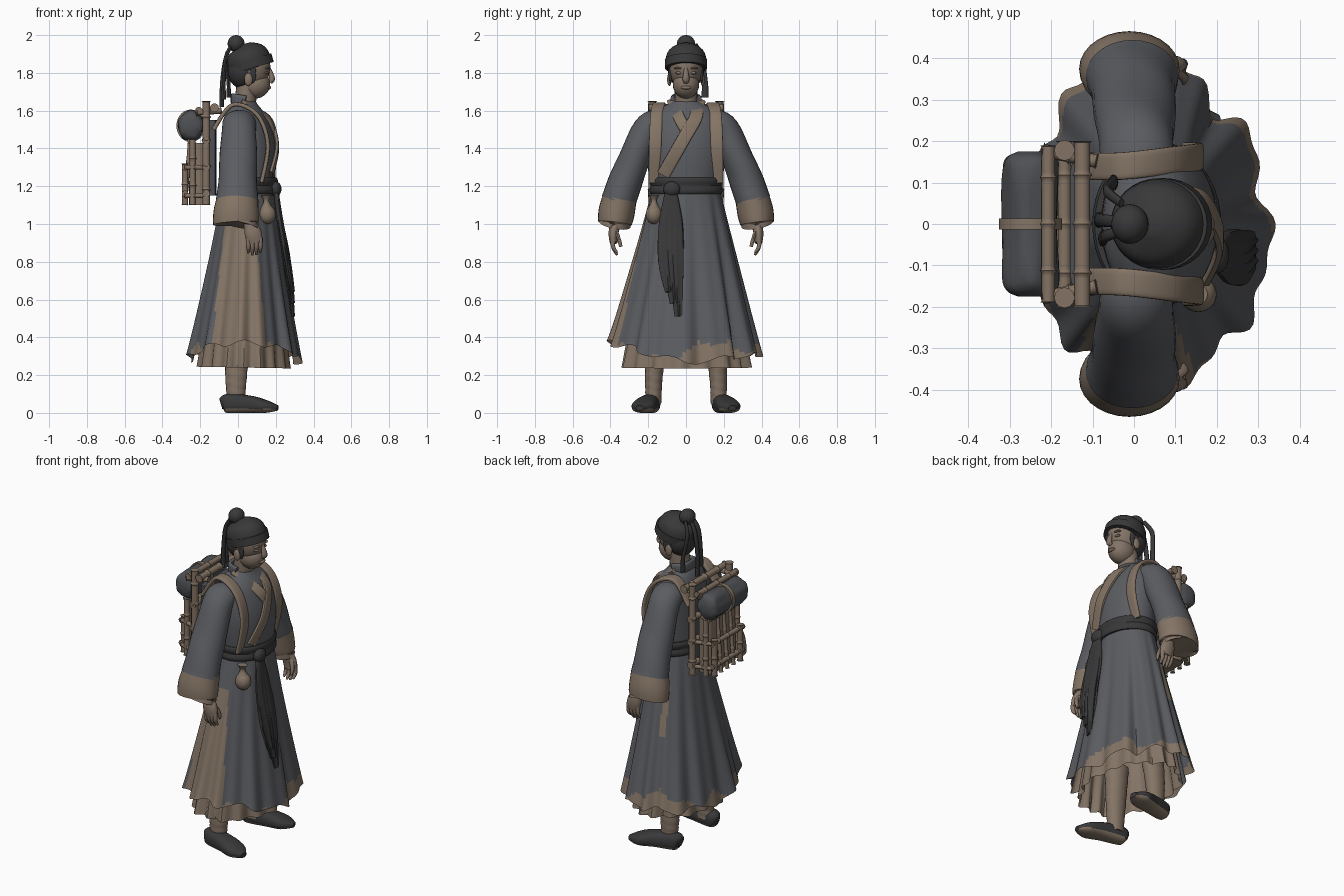
import bpy, math
from mathutils import Vector
from mathutils.bvhtree import BVHTree

if "Cube" in bpy.data.objects:
    bpy.data.objects.remove(bpy.data.objects["Cube"])


def material(name, *rgb):
    mat = bpy.data.materials.new(name)
    mat.use_nodes = True
    mat.diffuse_color = (*rgb, 1)
    mat.node_tree.nodes["Principled BSDF"].inputs["Base Color"].default_value = (*rgb, 1)
    return mat


ROBE = material("grey robe", .105, .108, .12)
TAN = material("tan cloth", .23, .175, .13)
SKIN = material("skin", .23, .175, .135)
DARK = material("charcoal cloth", .04, .04, .042)
WOOD = material("bamboo", .23, .17, .125)
BUNDLE = material("slate bundle", .075, .08, .087)
X, Y, Z = Vector((1, 0, 0)), Vector((0, 1, 0)), Vector((0, 0, 1))
SIDES = (("left_", 1), ("right_", -1))
parts = []


def plain(angle, t):
    return 1


def tube(name, points, wide, deep, mats, ref=X, sides=20, steps=4, square=2,
         shape=plain, drop=None, caps=True, paint=None):
    """Loft a smooth path; wide is the radius along ref and deep the radius across it."""
    count = len(points)
    wide = wide if isinstance(wide, list) else [wide] * count
    deep = deep if isinstance(deep, list) else [deep] * count
    keys = [Vector((*p, a, b)) for p, a, b in zip(points, wide, deep)]
    keys = [keys[0]] + keys + [keys[-1]]
    rows = []
    for before, start, end, after in zip(keys, keys[1:], keys[2:], keys[3:]):
        for step in range(steps):
            t = step / steps
            curve = 2 * before - 5 * start + 4 * end - after + t * (3 * (start - end) + after - before)
            rows.append(start + t / 2 * (end - before + t * curve))
    rows.append(keys[-1])
    last = len(rows) - 1
    verts, faces = [], []
    for i, row in enumerate(rows):
        ahead, behind = rows[min(i + 1, last)], rows[max(i - 1, 0)]
        along = Vector((ahead - behind)[:3]).normalized()
        side = (ref - along * ref.dot(along)).normalized()
        across = along.cross(side)
        for j in range(sides):
            angle = math.tau * j / sides
            c, s = math.cos(angle), math.sin(angle)
            c = math.copysign(abs(c) ** (2 / square), c)
            s = math.copysign(abs(s) ** (2 / square), s)
            size = shape(angle, i / last)
            vert = Vector(row[:3]) + size * (side * c * row[3] + across * s * row[4])
            verts.append(vert + Z * drop(angle, i / last) if drop else vert)
    for i in range(last):
        for j in range(sides):
            a, b = i * sides + j, i * sides + (j + 1) % sides
            faces.append((a, b, b + sides, a + sides))
    if caps:
        faces.append(tuple(reversed(range(sides))))
        faces.append(tuple(range(last * sides, len(verts))))
    mesh = bpy.data.meshes.new(name)
    mesh.from_pydata(verts, [], faces)
    for mat in mats if isinstance(mats, list) else [mats]:
        mesh.materials.append(mat)
    if paint:
        for poly in mesh.polygons:
            poly.material_index = paint(poly.center)
    ob = bpy.data.objects.new(name, mesh)
    bpy.context.collection.objects.link(ob)
    parts.append(ob)
    return BVHTree.FromPolygons(verts, faces)


def ball(name, centre, size, mat):
    bpy.ops.mesh.primitive_uv_sphere_add(segments=24, ring_count=14, location=centre)
    ob = bpy.context.object
    ob.name, ob.scale = name, size
    ob.data.materials.append(mat)
    parts.append(ob)


def bamboo(name, start, end, radius=.016, joints=3):
    ref = Z if abs(start[2] - end[2]) < .1 else X
    knuckle = lambda angle, t: 1.25 if (t * joints + .06) % 1 < .12 else 1
    tube(name, [start, end], radius, radius, WOOD, ref, sides=12, steps=16 * joints, shape=knuckle)


def bamboo_rail(name, x, half, z, radius=.016):
    bamboo(name, (x, -half, z), (x, half, z), radius, joints=4)


# Torso of the robe
torso = tube("robe_torso", [(.055, 0, 1.15), (.06, 0, 1.4), (.035, 0, 1.57), (.035, 0, 1.65)],
             [.135, .14, .11, .06], [.17, .2, .18, .07], ROBE, sides=40, steps=6)


def on_chest(y, z, lift=.006):
    """Point lying on the front of the torso."""
    hit = torso.ray_cast(Vector((1, y, z)), -X)[0]
    return hit + X * lift


# Crossed collar
tube("under_collar", [(.02, -.07, 1.655), (.075, -.06, 1.62), on_chest(-.03, 1.55), on_chest(.01, 1.48)],
     .01, .03, TAN, square=4)
tube("over_collar", [(.02, .07, 1.655), (.075, .06, 1.62)]
     + [on_chest(.05 - .17 * t, 1.56 - .3 * t, .009) for t in (0, .3, .6, 1)], .011, .035, TAN, square=4)
tube("back_collar", [(.04, .07, 1.65), (-.02, .05, 1.66), (-.02, -.05, 1.66), (.04, -.07, 1.65)],
     .03, .012, ROBE, ref=Z, square=3)


# Skirt with deep folds, tan side pleats and a worn hem
def folds(angle, t):
    pinch = math.exp(-(math.degrees(angle - math.tau) / 9 + 6) ** 2) / 6
    wave = math.sin(11 * angle + 1) * .04 + math.sin(19 * angle + 2) * .03 + math.sin(5 * angle) * .03
    return 1 + t * (wave - pinch)


def uneven_hem(angle, t):
    side = math.sin(angle)
    return t * t * (math.sin(9 * angle) * .015 + max(side / 10, -side / 25))


def skirt_colour(p):
    angle = math.degrees(math.atan2(p.y / 1.3, p.x))
    hem = .32 + math.sin(angle / 13) * .035 + math.sin(angle / 5) * .02 + max(0, p.y) / 7
    side_pleats = -120 < angle < -62 and p.z < 1
    side_slit = 92 < angle < 102 and .7 < p.z < 1
    return int(p.z < hem or side_pleats or side_slit)


tube("robe_skirt", [(.055, 0, 1.2), (.045, 0, .8), (.035, 0, .27)], [.135, .195, .29], [.175, .27, .395],
     [ROBE, TAN], sides=144, steps=20, shape=folds, drop=uneven_hem, caps=False, paint=skirt_colour)
tube("underskirt", [(.04, 0, .8), (.03, 0, .24)], [.17, .235], [.24, .335], TAN, sides=120, steps=10, caps=False,
     shape=lambda angle, t: 1 + t * (math.sin(17 * angle) * .05 + math.sin(7 * angle) * .03))

# Waist sash, knot and hanging tails
tube("waist_sash", [(.055, 0, 1.16), (.055, 0, 1.245)], .15, .187, DARK, sides=40, steps=12,
     shape=lambda angle, t: 1 + abs(math.sin(math.tau * t)) * .04)
ball("sash_knot", (.2, -.075, 1.185), (.03, .045, .04), DARK)
for name, y, end in (("outer", -.105, .64), ("middle", -.08, .58), ("inner", -.055, .51)):
    tube("sash_tail_" + name, [(.2, -.08, 1.18), (.225, y, 1), (.26, y, .8), (.285, y + .015, end)],
         [.014, .017, .018, .014], [.03, .038, .042, .02], DARK, sides=24, steps=6,
         shape=lambda angle, t: 1 + t * math.sin(6 * angle + 2 * t) / 5)

# Drawstring pouch
ball("pouch_bag", (.155, -.17, 1.05), (.045, .043, .05), TAN)
tube("pouch_neck", [(.152, -.17, 1.08), (.15, -.17, 1.12), (.15, -.17, 1.15)], [.035, .014, .028], [.033, .014, .026], TAN)

# Arms, legs and shoulder straps
for side, s in SIDES:
    def mirrored(*points):
        return [(x, s * y, z) for x, y, z in points]

    tube(side + "sleeve", mirrored((.01, .13, 1.535), (.005, .2, 1.5), (0, .3, 1.28), (-.005, .357, 1.12)),
         [.085, .092, .1, .112], [.07, .08, .087, .093], ROBE, sides=28, steps=7, caps=False,
         shape=lambda angle, t: 1 + math.sin(14 * t + 2 * angle) * math.sin(math.pi * t) * .03)
    tube(side + "cuff", mirrored((0, .35, 1.145), (-.01, .368, 1.06), (-.01, .377, 1), (0, .36, 1.1)),
         [.108, .12, .118, .09], [.09, .096, .086, .07], TAN, sides=28, caps=False)
    tube(side + "forearm_and_palm", mirrored((.01, .335, 1.2), (.06, .37, 1.02), (.08, .384, .95), (.09, .383, .9)),
         [.05, .036, .045, .04], [.045, .03, .026, .02], SKIN)
    for finger in range(4):
        x = .055 + finger * .021
        tube(side + "finger", mirrored((x, .385, .93), (x, .386, .88), (x, .365, .83 + abs(finger - 1.4) / 80)),
             [.012, .012, .006], [.014, .012, .006], SKIN, sides=10)
    tube(side + "thumb", mirrored((.1, .37, .965), (.12, .355, .92), (.12, .345, .88)), [.014, .012, .006], .01, SKIN, sides=10)
    tube(side + "leg_wrap", mirrored((-.01, .172, .05), (-.01, .17, .2), (0, .15, .45)),
         [.045, .056, .07], [.04, .046, .06], TAN, sides=24, steps=16,
         shape=lambda angle, t: 1 + (t * 8 + angle / math.tau) % 1 * .06)
    tube(side + "shoe", mirrored((-.09, .178, .045), (-.06, .18, .05), (.06, .205, .046), (.15, .23, .033), (.21, .245, .026)),
         [.025, .05, .046, .033, .014], [.02, .045, .056, .06, .02], [DARK, TAN], ref=Z, sides=28, steps=6,
         square=2.5, paint=lambda p: int(p.z < .02))
    tube(side + "shoulder_strap", mirrored((-.13, .14, 1.5), (-.03, .14, 1.63), (.1, .155, 1.58), (.158, .163, 1.42), (.125, .165, 1.22)),
         .033, .011, TAN, ref=Y, steps=7, square=4)

# Head, neck and face
tube("neck", [(.03, 0, 1.58), (.05, 0, 1.74)], .057, .06, SKIN)
ball("skull", (.06, 0, 1.83), (.112, .09, .12), SKIN)
ball("jaw", (.09, 0, 1.74), (.08, .07, .076), SKIN)
tube("nose", [(.165, 0, 1.83), (.18, 0, 1.77), (.17, 0, 1.75)], [.006, .016, .01], [.008, .018, .014], SKIN)
ball("lips", (.162, 0, 1.722), (.014, .027, .01), SKIN)
for side, s in SIDES:
    ball(side + "ear", (.055, s * .088, 1.765), (.022, .012, .034), SKIN)
    ball(side + "eye", (.15, s * .036, 1.8), (.014, .02, .008), SKIN)
    ball(side + "brow", (.153, s * .038, 1.825), (.016, .026, .006), SKIN)
    ball(side + "sideburn", (.078, s * .082, 1.8), (.018, .01, .055), DARK)

# Hair, headscarf, topknot and hanging ribbons
ball("back_hair", (.025, 0, 1.815), (.08, .096, .1), DARK)
tube("headscarf", [(.075, 0, 1.82), (.06, 0, 1.86), (.05, 0, 1.92), (.04, 0, 1.955)],
     [.108, .118, .095, .025], [.098, .109, .09, .025], DARK, sides=32)
tube("headscarf_band", [(.073, 0, 1.825), (.06, 0, 1.87)], .121, .111, DARK, sides=32)
ball("topknot", (-.01, 0, 1.955), (.045, .048, .045), DARK)
for name, x, y, end in (("centre", -.085, .01, 1.62), ("right", -.075, -.035, 1.66), ("left", -.05, .1, 1.67)):
    tube("ribbon_" + name, [(-.03, y / 2, 1.95), (-.065, y * .8, 1.88), (x, y, 1.75), (x, y, end)],
         [.008, .01, .01, .012], [.012, .015, .016, .02], DARK, sides=12)

# Bamboo pack frame and rack
BACK, RACK, HALF, LOW = -.168, -.28, .178, 1.1
for side, s in SIDES:
    y = s * HALF
    bamboo(side + "frame_pole", (BACK, y, LOW), (BACK, y, 1.65), .02, joints=5)
    bamboo(side + "frame_brace", (-.09, y * .85, 1.6), (-.22, y, 1.59), joints=2)
    bamboo(side + "rack_post", (-.24, y * .85, LOW), (-.24, y * .85, 1.45))
    bamboo(side + "rack_outer_post", (RACK, y * .7, LOW), (RACK, y * .7, 1.32), joints=2)
    for z in (1.15, 1.3):
        bamboo(side + "side_rail", (RACK, y * .8, z), (BACK, y, z), .012, joints=2)
bamboo_rail("top_rail", -.125, .2, 1.615, .019)
bamboo_rail("upper_rail", -.207, .19, 1.6)
for z in (1.16, 1.3, 1.44):
    bamboo_rail("frame_rail", BACK, .2, z)
    bamboo_rail("rack_rail", RACK if z < 1.4 else -.25, .15, z, .014)
for y in (-.06, 0, .06):
    bamboo("rack_slat", (RACK, y, LOW), (-.255, y, 1.43), .011)
tube("pack_box", [(-.215, 0, LOW), (-.21, 0, 1.43)], .045, .13, TAN, sides=28, square=6)
tube("back_panel", [(-.135, 0, 1.15), (-.135, 0, 1.55)], .02, .15, BUNDLE, square=6)

# Rolled bundle with its tie
tube("bundle_roll", [(-.25, y, 1.52) for y in (-.175, -.16, -.12, 0, .12, .16, .175)],
     [.03, .06, .068, .066, .068, .06, .03], [.03, .065, .08, .076, .08, .065, .03], BUNDLE, sides=28, steps=5,
     shape=lambda angle, t: 1 + math.sin(5 * angle + 9 * t) * .04 + math.sin(9 * angle - 14 * t) * .02)
tube("bundle_tie", [(-.25, -.013, 1.52), (-.25, .013, 1.52)], .076, .086, TAN, sides=28)

bpy.ops.object.select_all(action="DESELECT")
for ob in parts:
    ob.select_set(True)
bpy.context.view_layer.objects.active = parts[0]
bpy.ops.object.shade_smooth_by_angle(angle=math.radians(40))
